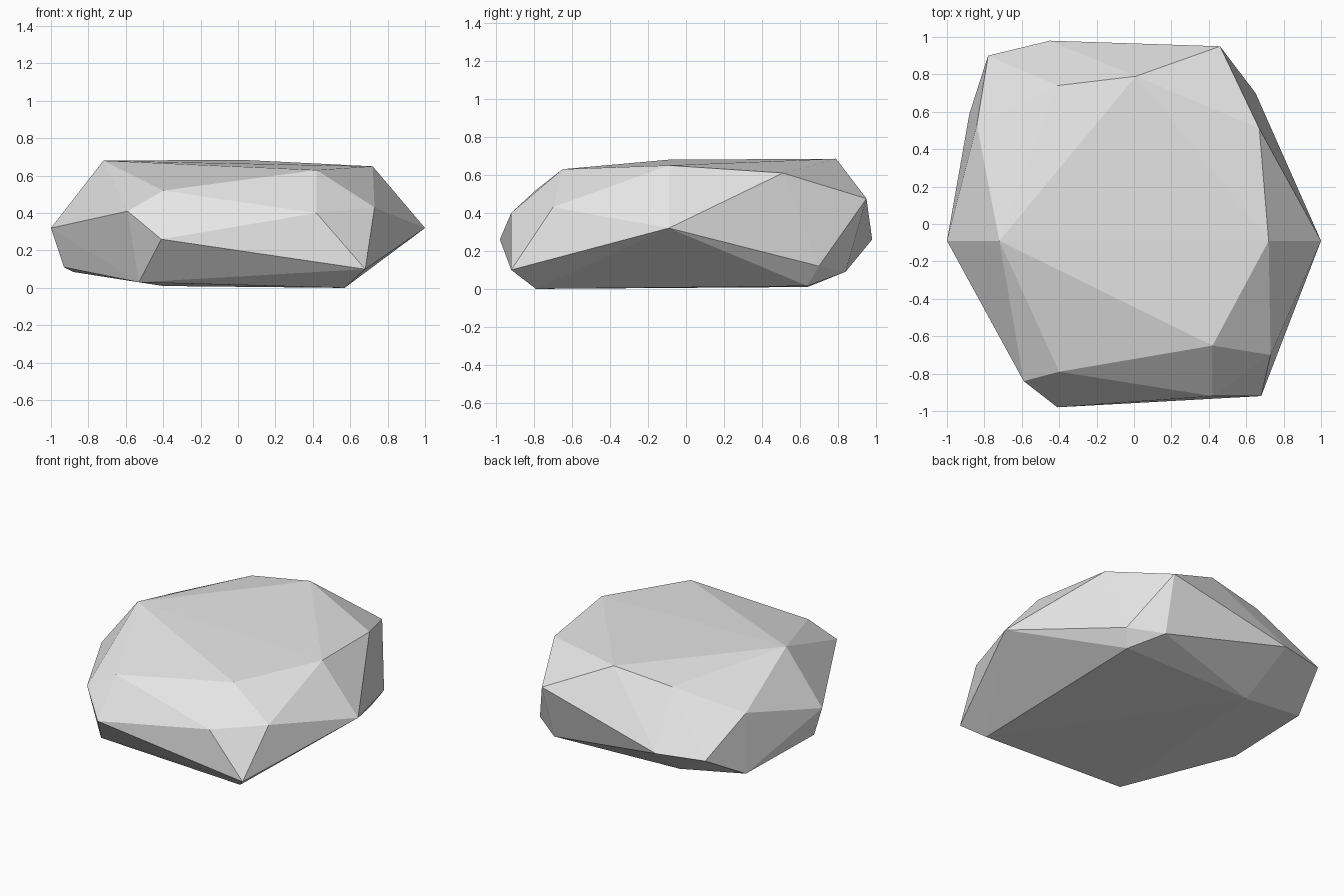
import bpy
import bmesh

# Remove the default cube if it is present
default_cube = bpy.data.objects.get("Cube")
if default_cube:
    bpy.data.objects.remove(default_cube, do_unlink=True)


def flat_material(name, value):
    """Plain grey material shown in the viewport and in renders."""
    material = bpy.data.materials.new(name)
    material.use_nodes = True
    colour = (value, value, value, 1)
    material.diffuse_color = colour
    shader = material.node_tree.nodes["Principled BSDF"]
    shader.inputs["Base Color"].default_value = colour
    shader.inputs["Roughness"].default_value = 1
    return material


def convex_stone(name, corners, material):
    """Faceted stone: the convex skin stretched around its corner points."""
    bm = bmesh.new()
    for corner in corners:
        bm.verts.new(corner)
    hull = bmesh.ops.convex_hull(bm, input=bm.verts[:])
    # Drop anything left inside the skin
    loose = set(hull["geom_interior"]) | set(hull["geom_unused"])
    loose_verts = [item for item in loose if isinstance(item, bmesh.types.BMVert)]
    bmesh.ops.delete(bm, geom=loose_verts, context="VERTS")
    bmesh.ops.recalc_face_normals(bm, faces=bm.faces[:])
    for face in bm.faces:
        face.smooth = False

    mesh = bpy.data.meshes.new(name)
    bm.to_mesh(mesh)
    bm.free()
    mesh.materials.append(material)
    stone = bpy.data.objects.new(name, mesh)
    bpy.context.scene.collection.objects.link(stone)
    return stone


# Broad, slightly tilted top
crown = [
    (-.72, -.09, .68), (.42, -.65, .63), (.72, -.09, .65),
    (.67, .51, .61), (.01, .79, .685), (-.41, .74, .63),
]

# Sloping shoulders below the top
shoulders = [
    (-.4, -.79, .52), (-.59, -.84, .41), (.42, -.92, .4),
    (.73, -.7, .43), (.46, .95, .475), (-.84, .53, .48),
]

# Widest points around the girth
girth = [
    (-1, -.09, .32), (1, -.09, .32), (-.41, -.98, .26),
    (-.45, .98, .26), (-.78, .9, .265),
]

# Undercut rim
rim = [
    (.68, -.92, .1), (.65, .7, .12), (.44, .84, .09),
    (-.88, .59, .085), (-.93, -.1, .11),
]

# Resting face on the ground
base = [
    (-.53, -.77, .03), (.57, -.79, 0), (.59, .64, .015), (-.4, .64, .01),
]

stone_grey = flat_material("stone_grey", .8)
convex_stone("flat_rock", crown + shoulders + girth + rim + base, stone_grey)
